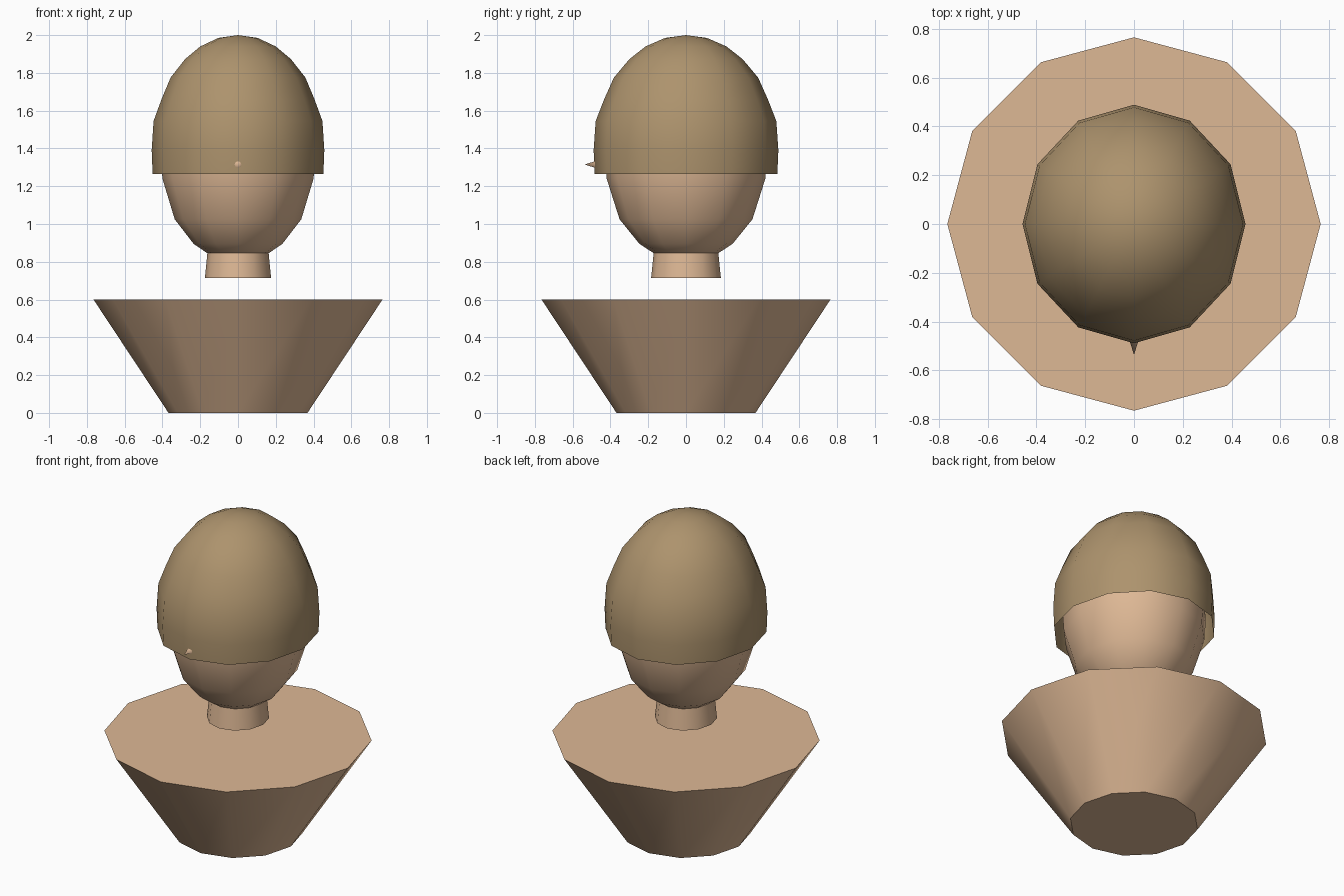
import bpy, bmesh, math

if "Cube" in bpy.data.objects:
    bpy.data.objects.remove(bpy.data.objects["Cube"])

def material(name, srgb):
    m = bpy.data.materials.new(name)
    lin = [(c / 255 / 12.92) if c < 10 else ((c / 255 + 0.055) / 1.055) ** 2.4 for c in srgb]
    m.diffuse_color = (*lin, 1)
    m.use_nodes = True
    m.node_tree.nodes["Principled BSDF"].inputs["Base Color"].default_value = m.diffuse_color
    return m

skin = material("skin_tan", (222, 184, 149))
hair_brown = material("hair_brown", (173, 147, 109))

def lathe(name, profile, mat, y_scale=1.0, n=12):
    """Turn a bottom-to-top (radius, z) profile; radius 0 closes to a point."""
    bm = bmesh.new()
    rings = []
    for r, z in profile:
        if r == 0:
            rings.append([bm.verts.new((0, 0, z))])
        else:
            rings.append([bm.verts.new((r * math.cos(2 * math.pi * i / n),
                                        r * y_scale * math.sin(2 * math.pi * i / n), z))
                          for i in range(n)])
    for a, b in zip(rings, rings[1:]):
        for i in range(n):
            j = (i + 1) % n
            if len(a) == 1:
                bm.faces.new((a[0], b[j], b[i]))
            elif len(b) == 1:
                bm.faces.new((a[i], a[j], b[0]))
            else:
                bm.faces.new((a[i], a[j], b[j], b[i]))
    return finish(name, bm, rings, mat)

def finish(name, bm, rings, mat):
    if name in ("bust", "neck"):          # flat end caps
        bm.faces.new(rings[0][::-1])
        bm.faces.new(rings[-1])
    me = bpy.data.meshes.new(name)
    bm.to_mesh(me)
    bm.free()
    me.materials.append(mat)
    ob = bpy.data.objects.new(name, me)
    bpy.context.collection.objects.link(ob)
    bpy.ops.object.select_all(action='DESELECT')
    ob.select_set(True)
    bpy.context.view_layer.objects.active = ob
    bpy.ops.object.shade_smooth_by_angle(angle=math.radians(50))
    return ob

# Tapered bust and short floating neck
lathe("bust", [(0.368, 0), (0.765, 0.6)], skin)
lathe("neck", [(0.175, 0.715), (0.157, 0.9)], skin, 1.055)

# Egg-shaped head
lathe("head", [(0, 0.8), (0.14, 0.83), (0.235, 0.895), (0.335, 1.025), (0.4, 1.24),
               (0.41, 1.38), (0.395, 1.53), (0.345, 1.68), (0.265, 1.8),
               (0.14, 1.88), (0, 1.91)], skin, 1.05)

# Open hair shell
lathe("hair", [(0.452, 1.265), (0.457, 1.39), (0.447, 1.545), (0.405, 1.66), (0.357, 1.775),
               (0.28, 1.873), (0.2, 1.94), (0.104, 1.985), (0, 2.0)], hair_brown, 1.07)

# Pointed nose poking out at the hem of the hair
nose = lathe("nose", [(0.038, 0), (0, 0.115)], skin)
nose.rotation_euler = (math.radians(90), 0, 0)
nose.location = (0, -0.42, 1.315)
